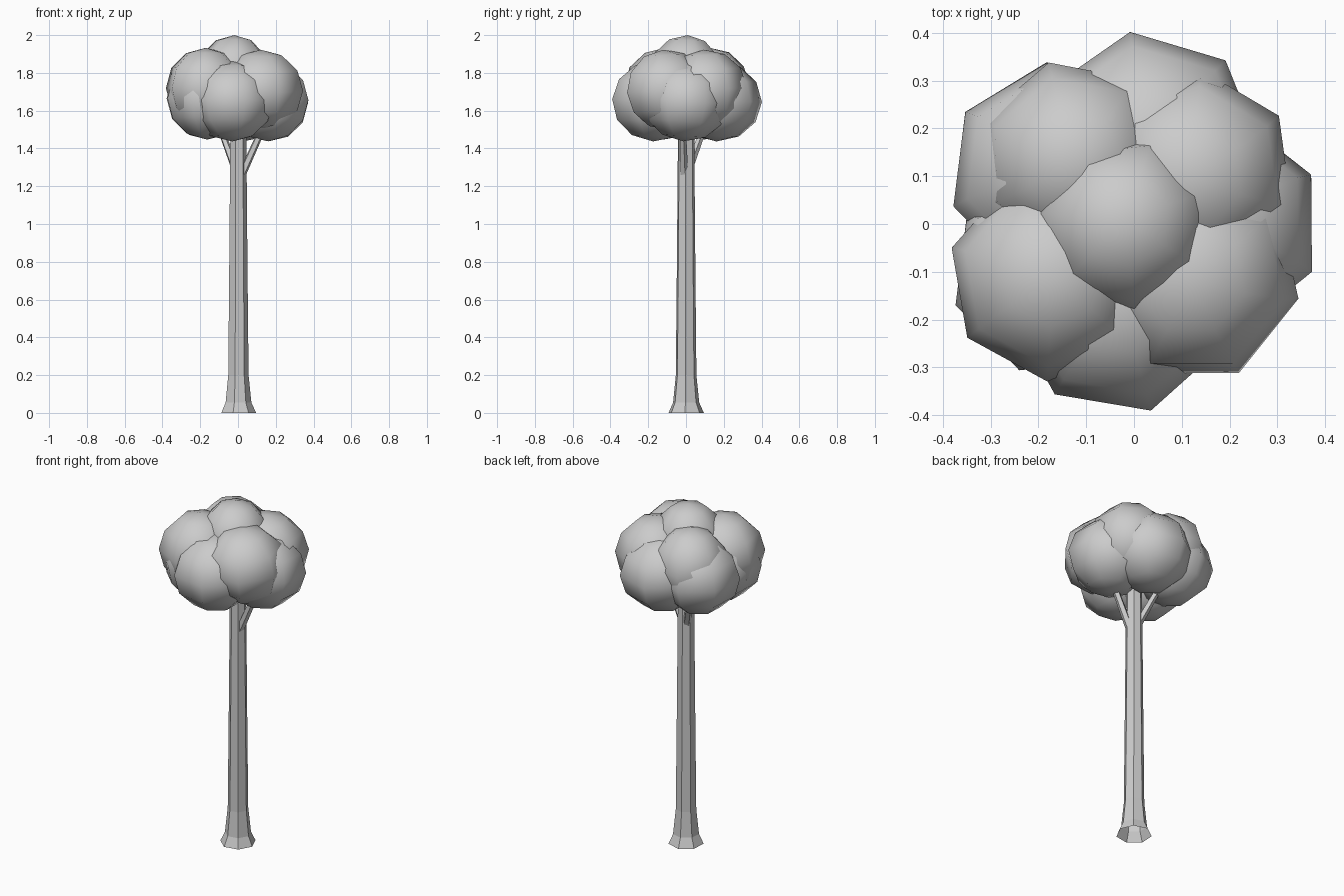
import bpy, bmesh, math, random
from mathutils import Vector, Matrix

if "Cube" in bpy.data.objects:
    bpy.data.objects.remove(bpy.data.objects["Cube"])

random.seed(4)
grey = bpy.data.materials.new("plain grey")
grey.diffuse_color = (0.6, 0.6, 0.6, 1)
grey.use_nodes = True
grey.node_tree.nodes["Principled BSDF"].inputs["Base Color"].default_value = grey.diffuse_color


def make(name, bm, smooth):
    bmesh.ops.recalc_face_normals(bm, faces=bm.faces)
    me = bpy.data.meshes.new(name)
    bm.to_mesh(me)
    bm.free()
    me.materials.append(grey)
    for p in me.polygons:
        p.use_smooth = smooth
    ob = bpy.data.objects.new(name, me)
    bpy.context.collection.objects.link(ob)
    return ob


def tube(name, sections, sides, start):
    """Loft rings (centre, radius) along a path; ends stay open."""
    bm = bmesh.new()
    axis = (Vector(sections[-1][0]) - Vector(sections[0][0])).normalized()
    rot = axis.to_track_quat('Z', 'Y')
    rings = []
    for c, r in sections:
        ring = []
        for i in range(sides):
            a = start + math.tau * i / sides
            v = rot @ Vector((r * math.cos(a), r * math.sin(a), 0))
            ring.append(bm.verts.new(Vector(c) + v))
        rings.append(ring)
    for lo, hi in zip(rings, rings[1:]):
        for i in range(sides):
            j = (i + 1) % sides
            bm.faces.new((lo[i], lo[j], hi[j], hi[i]))
    return make(name, bm, False)


# Trunk with flared foot
tube("trunk", [((0, 0, 0), 0.096), ((0, 0, 0.055), 0.071), ((0, 0, 0.2), 0.056),
               ((0, 0, 0.7), 0.051), ((0, 0, 1.6), 0.043)], 7, math.radians(-80))

# Two branches reaching into the crown
tube("branch_right", [((0.015, -0.01, 1.25), 0.022), ((0.15, -0.02, 1.55), 0.018)], 5, 0)
tube("branch_back_left", [((-0.01, 0.01, 1.28), 0.022), ((-0.11, 0.11, 1.55), 0.016)], 5, 0)

# Crown of seven-sided leaf balls: x, y, z, radius, turn in degrees
balls = {
    "leaves_low_front": (-0.03, -0.165, 1.65, 0.235, -61),
    "leaves_low_right": (0.16, 0.0, 1.65, 0.235, 39),
    "leaves_low_back": (0.03, 0.165, 1.65, 0.24, 112),
    "leaves_low_back_left": (-0.16, 0.11, 1.66, 0.23, 160),
    "leaves_low_front_left": (-0.165, -0.10, 1.66, 0.22, 160),
    "leaves_high_front_left": (-0.17, -0.11, 1.72, 0.22, 177),
    "leaves_high_front_right": (0.12, -0.105, 1.71, 0.23, 0),
    "leaves_high_back_right": (0.12, 0.105, 1.71, 0.22, -5),
    "leaves_high_back_left": (-0.125, 0.135, 1.72, 0.21, 169),
    "leaves_top": (-0.02, 0.0, 1.80, 0.195, 84),
}
for name, (x, y, z, r, turn) in balls.items():
    bm = bmesh.new()
    bmesh.ops.create_uvsphere(bm, u_segments=7, v_segments=6, radius=r)
    tilt = Matrix.Rotation(math.radians(random.uniform(-5, 5)), 4, 'X')
    height = 0.2 / r if name == "leaves_top" else 0.213 / r
    bm.transform(Matrix.Translation((x, y, z)) @ tilt
                 @ Matrix.Rotation(math.radians(turn), 4, 'Z')
                 @ Matrix.Diagonal((1, 1, height, 1)))
    make(name, bm, True)
